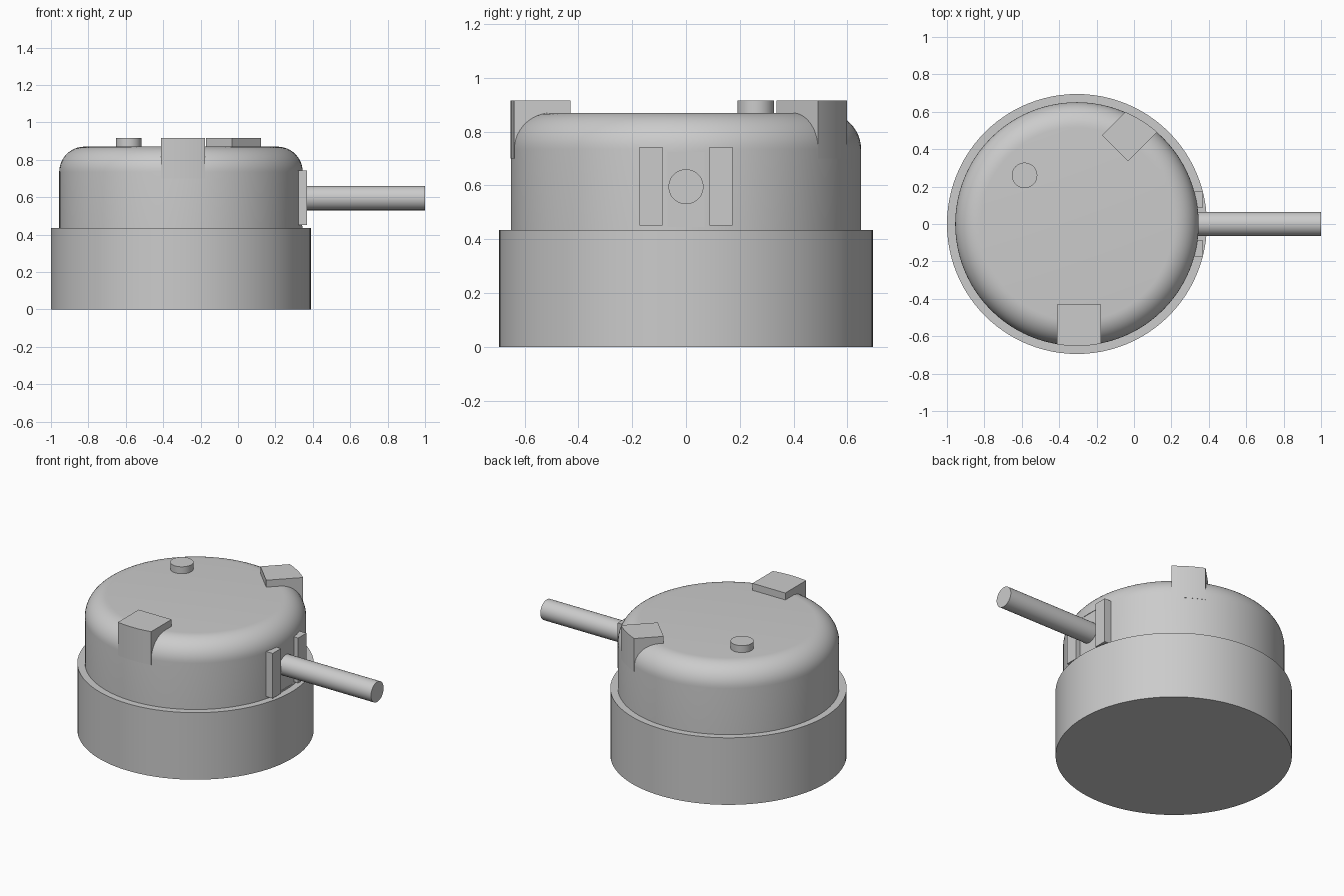
import bpy, bmesh
from math import sin, cos, pi, radians, sqrt

cube = bpy.data.objects.get("Cube")
if cube:
    bpy.data.objects.remove(cube, do_unlink=True)

CX = -0.305      # axis of the round body
R_CAP = 0.651    # radius of the upper housing
TOP = 0.915      # height of the raised lugs and pin

grey = bpy.data.materials.new("light grey")
grey.use_nodes = True
COLOUR = (0.6, 0.6, 0.6, 1)
grey.diffuse_color = COLOUR
grey.node_tree.nodes["Principled BSDF"].inputs["Base Color"].default_value = COLOUR


def finish(name, bm, smooth=True):
    bmesh.ops.recalc_face_normals(bm, faces=bm.faces)
    mesh = bpy.data.meshes.new(name)
    bm.to_mesh(mesh)
    bm.free()
    mesh.materials.append(grey)
    obj = bpy.data.objects.new(name, mesh)
    bpy.context.collection.objects.link(obj)
    if smooth:
        bpy.ops.object.select_all(action='DESELECT')
        obj.select_set(True)
        bpy.context.view_layer.objects.active = obj
        bpy.ops.object.shade_smooth_by_angle(angle=radians(30))
    return obj


def lathe(name, profile, x, y=0, axis='Z', z=0, sides=96):
    """Closed solid from (radius, height) rings, capped at both ends."""
    bm = bmesh.new()
    rings = []
    for r, h in profile:
        ring = []
        for i in range(sides):
            a = 2 * pi * i / sides
            p, q = r * cos(a), r * sin(a)
            co = (x + p, y + q, z + h) if axis == 'Z' else (x + h, y + p, z + q)
            ring.append(bm.verts.new(co))
        rings.append(ring)
    for low, high in zip(rings, rings[1:]):
        for i in range(sides):
            j = (i + 1) % sides
            bm.faces.new((low[i], low[j], high[j], high[i]))
    bm.faces.new(rings[0])
    bm.faces.new(rings[-1])
    return finish(name, bm)


def box(name, lo, hi):
    bm = bmesh.new()
    bmesh.ops.create_cube(bm, size=1)
    for v in bm.verts:
        v.co = [(a + b) / 2 + c * (b - a) for a, b, c in zip(lo, hi, v.co)]
    return finish(name, bm, smooth=False)


def lug(name, angle, v0, v1, inner=0.43, bottom=0.7, steps=10):
    """Block with a straight inner edge and an outer face following the housing."""
    u, v = (cos(angle), sin(angle)), (sin(angle), -cos(angle))
    outline = [(inner, v0), (inner, v1)]
    for i in range(steps + 1):
        t = v1 + (v0 - v1) * i / steps
        outline.append((sqrt((R_CAP + 0.001) ** 2 - t * t), t))
    bm = bmesh.new()
    face = bm.faces.new([bm.verts.new((CX + a * u[0] + b * v[0],
                                       a * u[1] + b * v[1], bottom))
                         for a, b in outline])
    top = bmesh.ops.extrude_face_region(bm, geom=[face])
    for e in top["geom"]:
        if isinstance(e, bmesh.types.BMVert):
            e.co.z = TOP
    return finish(name, bm)


# Wide base drum
lathe("base_drum", [(0.695, 0), (0.695, 0.435)], CX)

# Upper housing with a rounded shoulder
FILLET, CAP_TOP = 0.135, 0.87
shoulder = [(R_CAP - FILLET + FILLET * cos(a), CAP_TOP - FILLET + FILLET * sin(a))
            for a in (pi / 2 * i / 12 for i in range(13))]
housing = lathe("upper_housing", [(R_CAP, 0.42)] + shoulder, CX)

# Shallow flat seat milled behind the rod
cutter = box("seat_cutter", (0.342, -0.075, 0.445), (0.5, 0.075, 0.725))
cutter.hide_render = True
cutter.hide_viewport = True
cut = housing.modifiers.new("rod_seat", 'BOOLEAN')
cut.operation = 'DIFFERENCE'
cut.object = cutter
cut.solver = 'EXACT'

# Raised lugs on the shoulder
lug("front_lug", radians(-90), -0.129, 0.107)
lug("back_lug", radians(45), -0.241, -0.045)

# Small pin on the top face
lathe("top_pin", [(0.068, 0.85), (0.068, TOP)], -0.585, 0.26, sides=48)

# Side rod
lathe("side_rod", [(0.065, 0.3), (0.065, 1.0)], 0, 0, axis='X', z=0.595, sides=48)

# Upright rails either side of the rod
for name, s in (("back_rail", 1), ("front_rail", -1)):
    y0, y1 = sorted((s * 0.088, s * 0.173))
    box(name, (0.28, y0, 0.45), (0.37, y1, 0.742))
